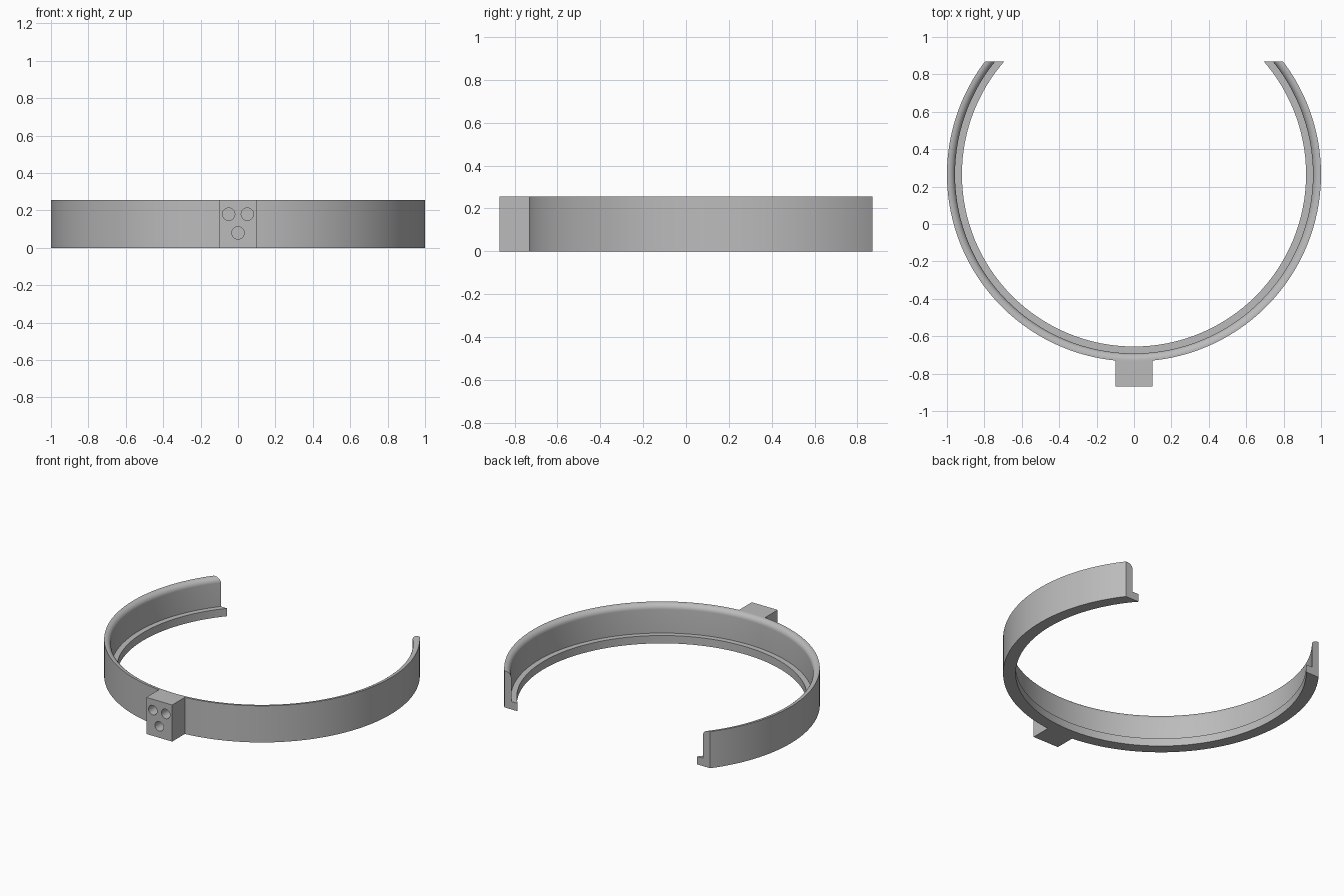
import bpy, bmesh, math
from mathutils import Matrix, Vector

cube = bpy.data.objects.get("Cube")
if cube:
    bpy.data.objects.remove(cube, do_unlink=True)

HEIGHT = 0.256
CENTRE_Y = 0.265      # ring axis
BACK_Y = 0.87         # plane that opens the ring
FRONT_Y = -0.87       # face of the mounting block
SEGMENTS = 128

grey = bpy.data.materials.new("mid grey")
grey.use_nodes = True
colour = (0.5, 0.5, 0.5, 1)
grey.diffuse_color = colour
grey.node_tree.nodes["Principled BSDF"].inputs["Base Color"].default_value = colour


def make_object(name, bm):
    bmesh.ops.recalc_face_normals(bm, faces=bm.faces[:])
    mesh = bpy.data.meshes.new(name)
    bm.to_mesh(mesh)
    bm.free()
    mesh.materials.append(grey)
    obj = bpy.data.objects.new(name, mesh)
    bpy.context.collection.objects.link(obj)
    return obj


def shade(obj):
    bpy.ops.object.select_all(action='DESELECT')
    obj.select_set(True)
    bpy.context.view_layer.objects.active = obj
    bpy.ops.object.shade_smooth_by_angle(angle=math.radians(30))


# Ring section: wall with a rounded inner top edge and a ledge at the foot
WALL, LEDGE, LEDGE_TOP, ROUND = 0.957, 0.92, 0.055, 0.036
section = [(1, HEIGHT), (1, 0), (LEDGE, 0), (LEDGE, LEDGE_TOP), (WALL, LEDGE_TOP)]
for i in range(9):
    a = math.pi - i * math.pi / 16
    section.append((WALL + ROUND + ROUND * math.cos(a),
                    HEIGHT - ROUND + ROUND * math.sin(a)))

# Open ring: spin the section, then slice it flat at the back
bm = bmesh.new()
verts = [bm.verts.new((0, CENTRE_Y - r, z)) for r, z in section]
edges = [bm.edges.new((v, verts[i - 1])) for i, v in enumerate(verts)]
bmesh.ops.spin(bm, geom=verts + edges, cent=(0, CENTRE_Y, 0), axis=(0, 0, 1),
               angle=math.tau, steps=SEGMENTS, use_merge=True)
bmesh.ops.remove_doubles(bm, verts=bm.verts[:], dist=0.0001)
bmesh.ops.bisect_plane(bm, geom=bm.verts[:] + bm.edges[:] + bm.faces[:],
                       plane_co=(0, BACK_Y, 0), plane_no=(0, 1, 0), clear_outer=True)
bmesh.ops.holes_fill(bm, edges=[e for e in bm.edges if e.is_boundary])
ring = make_object("open_ring", bm)
shade(ring)

# Mounting block on the front of the ring
block_back = CENTRE_Y - 0.993
bm = bmesh.new()
bmesh.ops.create_cube(bm, size=1, matrix=Matrix.LocRotScale(
    Vector((0, (FRONT_Y + block_back) / 2, HEIGHT / 2)), None,
    Vector((0.2, block_back - FRONT_Y, HEIGHT))))
block = make_object("mounting_block", bm)

# Three round holes sunk into the block face
DEPTH = 0.1
bm = bmesh.new()
for x, z in ((-0.05, 0.18), (0.05, 0.18), (0, 0.08)):
    bmesh.ops.create_cone(bm, cap_ends=True, segments=32, radius1=0.033, radius2=0.033,
                          depth=DEPTH * 2,
                          matrix=Matrix.Translation((x, FRONT_Y, z))
                          @ Matrix.Rotation(math.pi / 2, 4, 'X'))
cutter = make_object("hole_cutter", bm)
cutter.hide_render = True
cutter.hide_viewport = True

drill = block.modifiers.new("Holes", 'BOOLEAN')
drill.object = cutter
drill.operation = 'DIFFERENCE'
drill.solver = 'EXACT'
bpy.context.view_layer.update()
bpy.context.view_layer.objects.active = block
bpy.ops.object.select_all(action='DESELECT')
block.select_set(True)
bpy.ops.object.modifier_apply(modifier=drill.name)
bpy.data.objects.remove(cutter, do_unlink=True)
shade(block)
